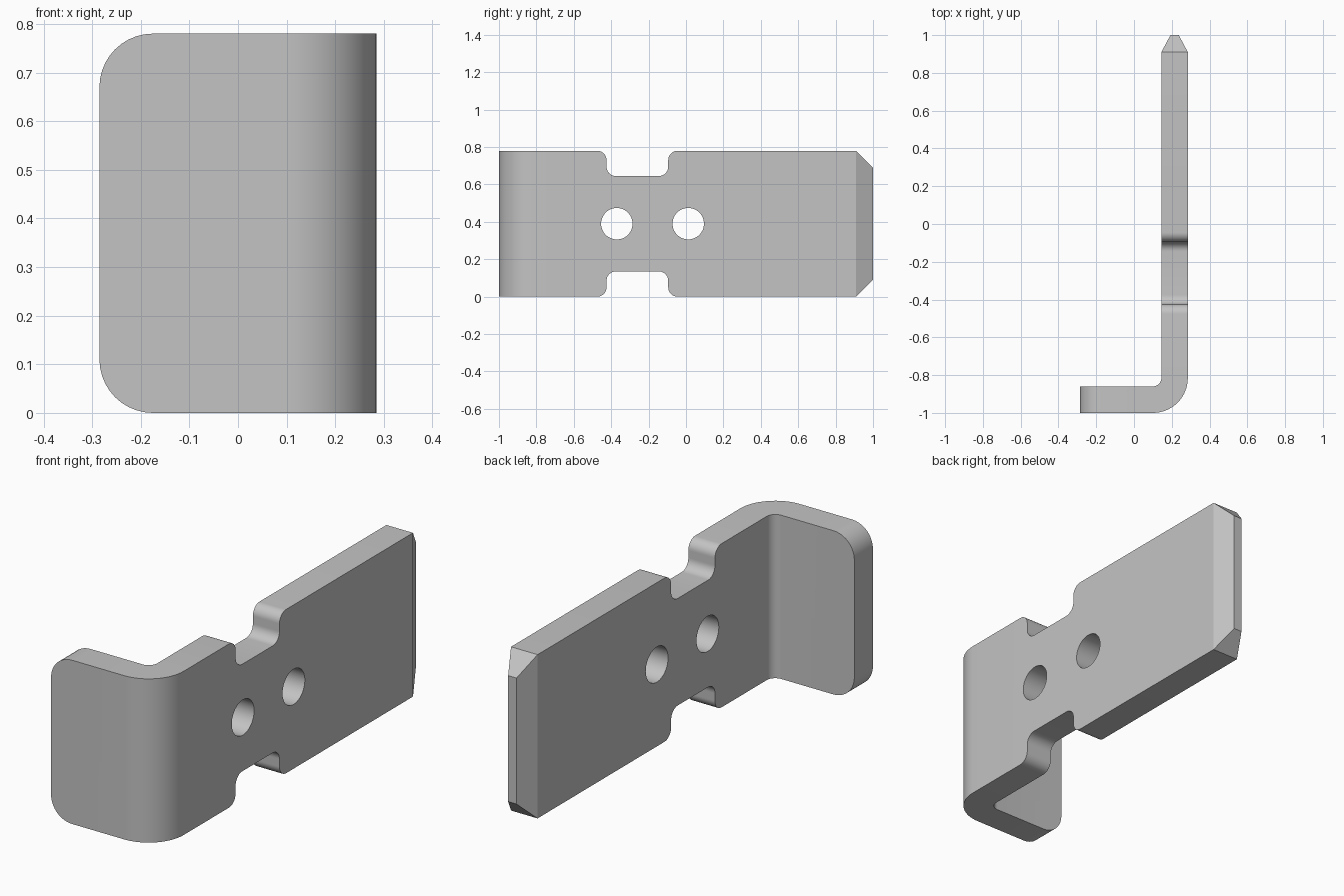
import bpy, bmesh, math
from mathutils import Vector, Matrix

cube = bpy.data.objects.get("Cube")
if cube:
    bpy.data.objects.remove(cube, do_unlink=True)

HALF_W, HEIGHT, THICK = 0.285, 0.78, 0.14
TIP, TIP_Z, TIP_X = 0.91, 0.09, 0.048      # start and insets of the tapered end
OUTER_R, INNER_R, CORNER_R, NOTCH_R = 0.185, 0.045, 0.11, 0.05
NOTCH_Y, NOTCH_DEPTH = (-0.425, -0.095), 0.135
HOLE_Y, HOLE_R = (-0.37, 0.012), 0.084

steel = bpy.data.materials.new("plain grey")
steel.use_nodes = True
grey = (0.55, 0.55, 0.55, 1)
steel.diffuse_color = grey
steel.node_tree.nodes["Principled BSDF"].inputs["Base Color"].default_value = grey


def make_object(name, bm):
    bmesh.ops.recalc_face_normals(bm, faces=bm.faces[:])
    mesh = bpy.data.meshes.new(name)
    bm.to_mesh(mesh)
    bm.free()
    mesh.materials.append(steel)
    obj = bpy.data.objects.new(name, mesh)
    bpy.context.collection.objects.link(obj)
    return obj


def arc(cx, cy, r, start, end, steps):
    return [(cx + r * math.cos(a), cy + r * math.sin(a))
            for a in (math.radians(start + (end - start) * i / steps) for i in range(steps + 1))]


def cut(target, cutter):
    mod = target.modifiers.new("cut", "BOOLEAN")
    mod.operation, mod.solver, mod.object = "DIFFERENCE", "EXACT", cutter
    bpy.ops.object.select_all(action="DESELECT")
    target.select_set(True)
    bpy.context.view_layer.objects.active = target
    bpy.ops.object.modifier_apply(modifier=mod.name)
    bpy.data.objects.remove(cutter, do_unlink=True)


def round_edges(obj, radius, rule, segments=10):
    """Round the straight edges whose end points satisfy the rule."""
    bm = bmesh.new()
    bm.from_mesh(obj.data)
    edges = [e for e in bm.edges if rule(e.verts[0].co, e.verts[1].co)]
    bmesh.ops.bevel(bm, geom=edges, offset=radius, offset_type="OFFSET",
                    segments=segments, profile=0.5, affect="EDGES", clamp_overlap=False)
    bm.to_mesh(obj.data)
    bm.free()


def near(a, b):
    return abs(a - b) < 1e-3


# Bent plate: L outline with a rounded bend and a tapered tip, extruded upwards
inner_x = HALF_W - THICK
cx, cy = HALF_W - OUTER_R, OUTER_R - 1
outline = [(-HALF_W, -1)] + arc(cx, cy, OUTER_R, -90, 0, 16)
outline += [(HALF_W, TIP), (HALF_W - TIP_X, 1), (inner_x + TIP_X, 1), (inner_x, TIP)]
outline += arc(cx, cy, INNER_R, 0, -90, 12) + [(-HALF_W, THICK - 1)]

bm = bmesh.new()
base = bm.faces.new([bm.verts.new((x, y, 0)) for x, y in outline])
top = bmesh.ops.extrude_face_region(bm, geom=[base], use_keep_orig=True)["geom"]
bmesh.ops.translate(bm, verts=[g for g in top if isinstance(g, bmesh.types.BMVert)],
                    vec=(0, 0, HEIGHT))
# Slope the top and bottom of the tip
for z in (0, HEIGHT):
    row = [v for v in bm.verts if near(v.co.y, TIP) and near(v.co.z, z)]
    bmesh.ops.connect_verts(bm, verts=row)
for v in bm.verts:
    if near(v.co.y, 1):
        v.co.z += TIP_Z if v.co.z < HEIGHT / 2 else -TIP_Z
plate = make_object("bent_plate", bm)

# Rounded corners of the short flange
round_edges(plate, CORNER_R, lambda a, b: near(a.x, -HALF_W) and near(b.x, -HALF_W)
            and near(a.z, b.z) and not near(a.y, b.y))

# Notches in the top and bottom edges
for z in (0, HEIGHT):
    bm = bmesh.new()
    size = (1, NOTCH_Y[1] - NOTCH_Y[0], 2 * NOTCH_DEPTH)
    place = Matrix.Translation((inner_x, sum(NOTCH_Y) / 2, z)) @ Matrix.Diagonal((*size, 1))
    bmesh.ops.create_cube(bm, size=1, matrix=place)
    cut(plate, make_object("notch_cutter", bm))
round_edges(plate, NOTCH_R, lambda a, b: near(a.y, b.y) and near(a.z, b.z)
            and any(near(a.y, y) for y in NOTCH_Y))

# Round through holes
for y in HOLE_Y:
    bm = bmesh.new()
    place = Matrix.Translation((inner_x, y, HEIGHT / 2)) @ Matrix.Rotation(math.pi / 2, 4, "Y")
    bmesh.ops.create_cone(bm, cap_ends=True, segments=48, radius1=HOLE_R, radius2=HOLE_R,
                          depth=1, matrix=place)
    cut(plate, make_object("hole_cutter", bm))

# Smooth the curved walls, keep the flat faces crisp
plate.select_set(True)
bpy.context.view_layer.objects.active = plate
bpy.ops.object.shade_smooth_by_angle(angle=math.radians(18))
